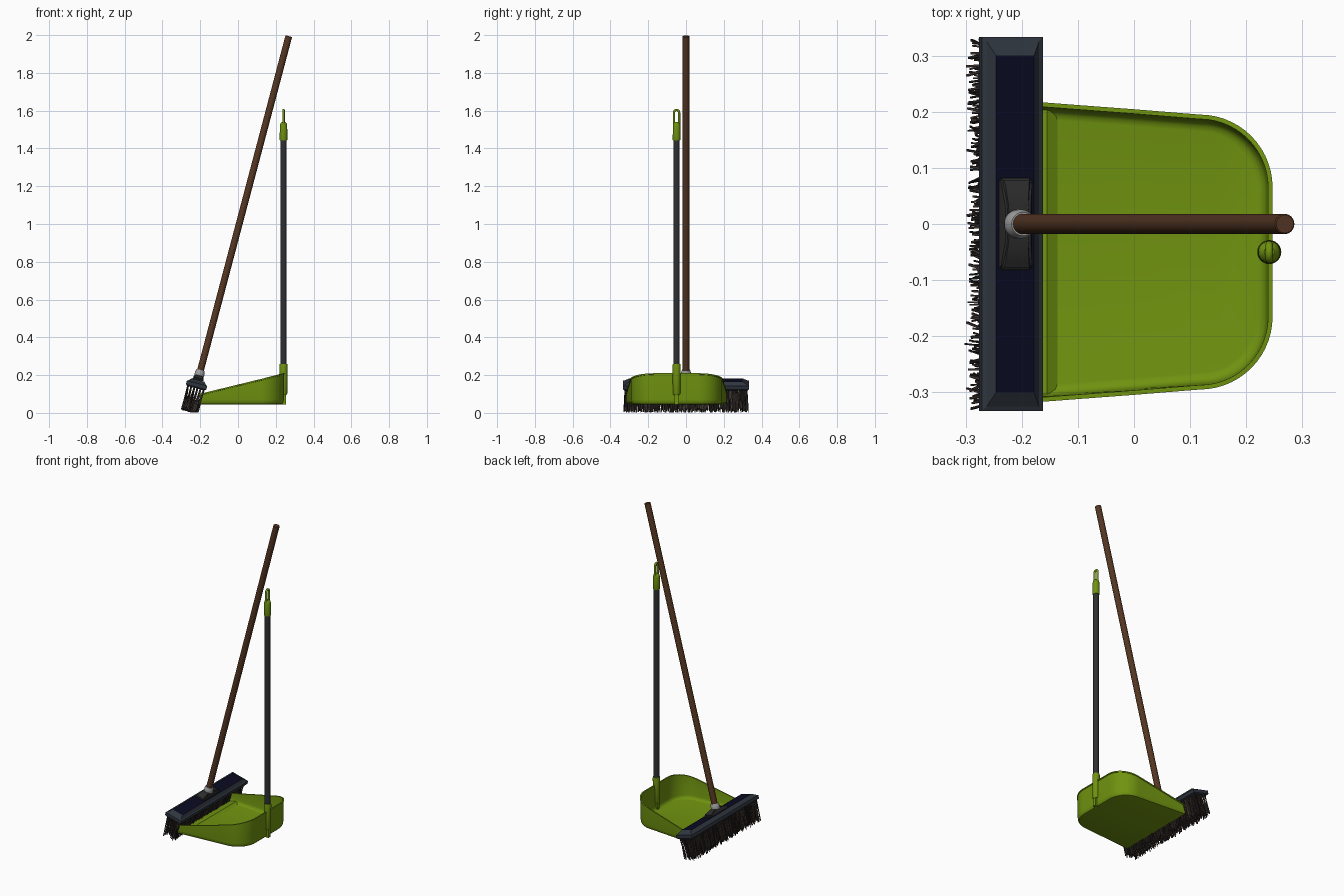
import bpy, bmesh, math, random
from mathutils import Vector

if "Cube" in bpy.data.objects:
    bpy.data.objects.remove(bpy.data.objects["Cube"])

random.seed(4)
TILT = math.radians(14.8)
BROOM = (-0.258, 0, 0)      # point on the floor where the broom axis lands


def material(name, rgb):
    m = bpy.data.materials.new(name)
    m.diffuse_color = (*rgb, 1)
    m.use_nodes = True
    m.node_tree.nodes["Principled BSDF"].inputs["Base Color"].default_value = m.diffuse_color
    return m


GREEN = material("green_plastic", (0.16, 0.29, 0.005))
WOOD = material("brown_wood", (0.09, 0.037, 0.016))
GREY = material("dark_grey_tube", (0.028, 0.029, 0.032))
SLATE = material("slate_rim", (0.028, 0.036, 0.048))
NAVY = material("navy_top", (0.003, 0.003, 0.016))
BLACK = material("dark_socket", (0.025, 0.025, 0.025))
METAL = material("light_metal", (0.35, 0.35, 0.35))
DARK_HAIR = material("dark_bristle", (0.022, 0.018, 0.017))
BROWN_HAIR = material("brown_bristle", (0.075, 0.055, 0.045))


def finish(bm, name, mats, tilted=False, smooth=True, normals=True):
    if normals:
        bmesh.ops.recalc_face_normals(bm, faces=bm.faces[:])
    me = bpy.data.meshes.new(name)
    bm.to_mesh(me)
    bm.free()
    for m in mats:
        me.materials.append(m)
    ob = bpy.data.objects.new(name, me)
    bpy.context.collection.objects.link(ob)
    if tilted:
        ob.location = BROOM
        ob.rotation_euler = (0, TILT, 0)
    if smooth:
        bpy.ops.object.select_all(action='DESELECT')
        ob.select_set(True)
        bpy.context.view_layer.objects.active = ob
        bpy.ops.object.shade_smooth_by_angle(angle=math.radians(35))
    return ob


def loft(bm, rings):
    """Skin closed rings of equal length and cap both ends; returns last cap."""
    rows = [[bm.verts.new(p) for p in r] for r in rings]
    n = len(rows[0])
    for a, b in zip(rows, rows[1:]):
        for i in range(n):
            bm.faces.new((a[i], a[(i + 1) % n], b[(i + 1) % n], b[i]))
    bm.faces.new(rows[0][::-1])
    return bm.faces.new(rows[-1])


def lathe(name, profile, mat, x=0, y=0, tilted=False, n=24):
    """Turned part from (radius, height) pairs."""
    bm = bmesh.new()
    loft(bm, [[(x + r * math.cos(2 * math.pi * i / n), y + r * math.sin(2 * math.pi * i / n), z)
               for i in range(n)] for r, z in profile])
    return finish(bm, name, [mat], tilted)


def rect(hx, hy, z):
    return [(-hx, -hy, z), (hx, -hy, z), (hx, hy, z), (-hx, hy, z)]


# --- Broom: pole, collar, head, socket block
lathe("broom_pole", [(0.018, 0.2), (0.018, 2.061), (0.016, 2.063)], WOOD, tilted=True)
lathe("broom_collar", [(0.022, 0.19), (0.026, 0.203), (0.026, 0.222), (0.021, 0.235)], METAL, tilted=True)

bm = bmesh.new()
top = loft(bm, [rect(0.046, 0.325, 0.135), rect(0.056, 0.333, 0.142), rect(0.056, 0.333, 0.162),
                rect(0.048, 0.325, 0.165), rect(0.035, 0.30, 0.18)])
top.material_index = 1
finish(bm, "broom_head", [SLATE, NAVY], True, smooth=False)

bm = bmesh.new()
loft(bm, [rect(0.03, 0.082, 0.178), rect(0.03, 0.082, 0.188), rect(0.026, 0.074, 0.194),
          rect(0.022, 0.03, 0.205)])
bmesh.ops.bevel(bm, geom=bm.edges[:], offset=0.004, segments=2, affect='EDGES')
finish(bm, "broom_socket_block", [BLACK], True)

# --- Bristles: thin four-sided strands in rows, leaning at random
bm = bmesh.new()
ROWS, COLS, STRANDS = 6, 44, 4
for r in range(ROWS):
    for c in range(COLS):
        u = -1 + 2 * r / (ROWS - 1)
        y0 = -0.318 + 0.636 * c / (COLS - 1)
        tuft = random.gauss(0, 0.004)
        for s in range(STRANDS):
            a = Vector((u * 0.043 + random.uniform(-.003, .003), y0 + random.uniform(-.006, .006), 0.14))
            x1 = u * 0.036 + random.gauss(0, 0.004)
            end = max(random.uniform(0.004, 0.035), (0.003 + x1 * math.sin(TILT)) / math.cos(TILT))
            b = Vector((x1, max(-.329, min(.329, a.y + tuft + random.gauss(0, 0.005))), end))
            w = random.uniform(0.0014, 0.0022)
            quads = [[p + Vector(d) for d in ((-w, -w, 0), (w, -w, 0), (w, w, 0), (-w, w, 0))] for p in (b, a)]
            first = len(bm.faces)
            loft(bm, quads)
            bm.faces.ensure_lookup_table()
            k = 1 if random.random() < 0.4 else 0
            for f in bm.faces[first:]:
                f.material_index = k
finish(bm, "broom_bristles", [DARK_HAIR, BROWN_HAIR], True, smooth=False, normals=False)

# --- Dustpan tray: wall section swept round a U-shaped outline, centred on y = YC
YC, MOUTH, BACK, R = -0.05, -0.205, 0.247, 0.13
half = [(MOUTH, 0.27), (-0.1, 0.262), (0.0, 0.2545)]
half += [(BACK - R + R * math.sin(t), 0.245 - R + R * math.cos(t))
         for t in [math.pi / 2 * i / 14 for i in range(15)]]
path = [Vector(p) for p in half] + [Vector((x, -y)) for x, y in reversed(half)]
inward = []
for i, p in enumerate(path):
    if i in (0, len(path) - 1):
        inward.append(Vector((0, -1 if i == 0 else 1)))
    else:
        t = (path[i + 1] - path[i - 1]).normalized()
        inward.append(Vector((t.y, -t.x)))


def rim(x):
    return 0.10 + 0.11 * (x - MOUTH) / (BACK - MOUTH)


# (inset, height, measured from rim?)
section = [(0.022, 0.045, 0), (0.012, 0.048, 0), (0.006, 0.056, 0), (0.004, 0.07, 0), (0.003, -0.008, 1),
           (0, -0.007, 1), (0, 0, 1), (0.008, 0, 1), (0.011, 0.075, 0), (0.014, 0.063, 0),
           (0.021, 0.056, 0), (0.03, 0.054, 0)]
bm = bmesh.new()
grid = []
for p, n in zip(path, inward):
    col = []
    for d, z, from_rim in section:
        q = p + n * d
        col.append(bm.verts.new((q.x, q.y + YC, z + rim(p.x) if from_rim else z)))
    grid.append(col)
for a, b in zip(grid, grid[1:]):
    for j in range(len(section) - 1):
        bm.faces.new((a[j], b[j], b[j + 1], a[j + 1]))
bm.faces.new([c[0] for c in grid])                 # underside
bm.faces.new([c[-1] for c in grid])                # floor
bm.faces.new(grid[0] + grid[-1][::-1])             # thin edge at the mouth
finish(bm, "dustpan_tray", [GREEN])

# Raised lip across the mouth
bm = bmesh.new()
loft(bm, [[(x, YC + s * 0.256, z) for x, z in
           ((MOUTH, 0.046), (MOUTH, 0.056), (-0.155, 0.066), (-0.135, 0.053))] for s in (-1, 1)])
finish(bm, "dustpan_lip", [GREEN], smooth=False)

# --- Dustpan handle: socket, rib, tube, grip, hanging loop
HX = 0.241
lathe("handle_socket", [(0.016, 0.095), (0.02, 0.102), (0.0215, 0.25), (0.02, 0.258)], GREEN, HX, YC)
bm = bmesh.new()
loft(bm, [[(HX + x, YC + y, z) for x, y, z in rect(0.014, 0.011, h)] for h in (0.045, 0.11)])
finish(bm, "socket_rib", [GREEN], smooth=False)
lathe("handle_tube", [(0.0165, 0.24), (0.0165, 1.46)], GREY, HX, YC)
lathe("handle_grip", [(0.019, 1.442), (0.0205, 1.447), (0.0195, 1.52), (0.017, 1.532), (0.009, 1.54)], GREEN, HX, YC)

cu = bpy.data.curves.new("hanging_loop", 'CURVE')
cu.dimensions = '3D'
cu.bevel_depth = 0.0065
cu.bevel_resolution = 3
pts = [(-0.0135, 1.51)] + [(-0.0135 * math.cos(math.pi * i / 12), 1.59 + 0.0135 * math.sin(math.pi * i / 12))
                           for i in range(13)] + [(0.0135, 1.51)]
sp = cu.splines.new('POLY')
sp.points.add(len(pts) - 1)
for q, (y, z) in zip(sp.points, pts):
    q.co = (HX, YC + y, z, 1)
cu.materials.append(GREEN)
bpy.context.collection.objects.link(bpy.data.objects.new("hanging_loop", cu))
